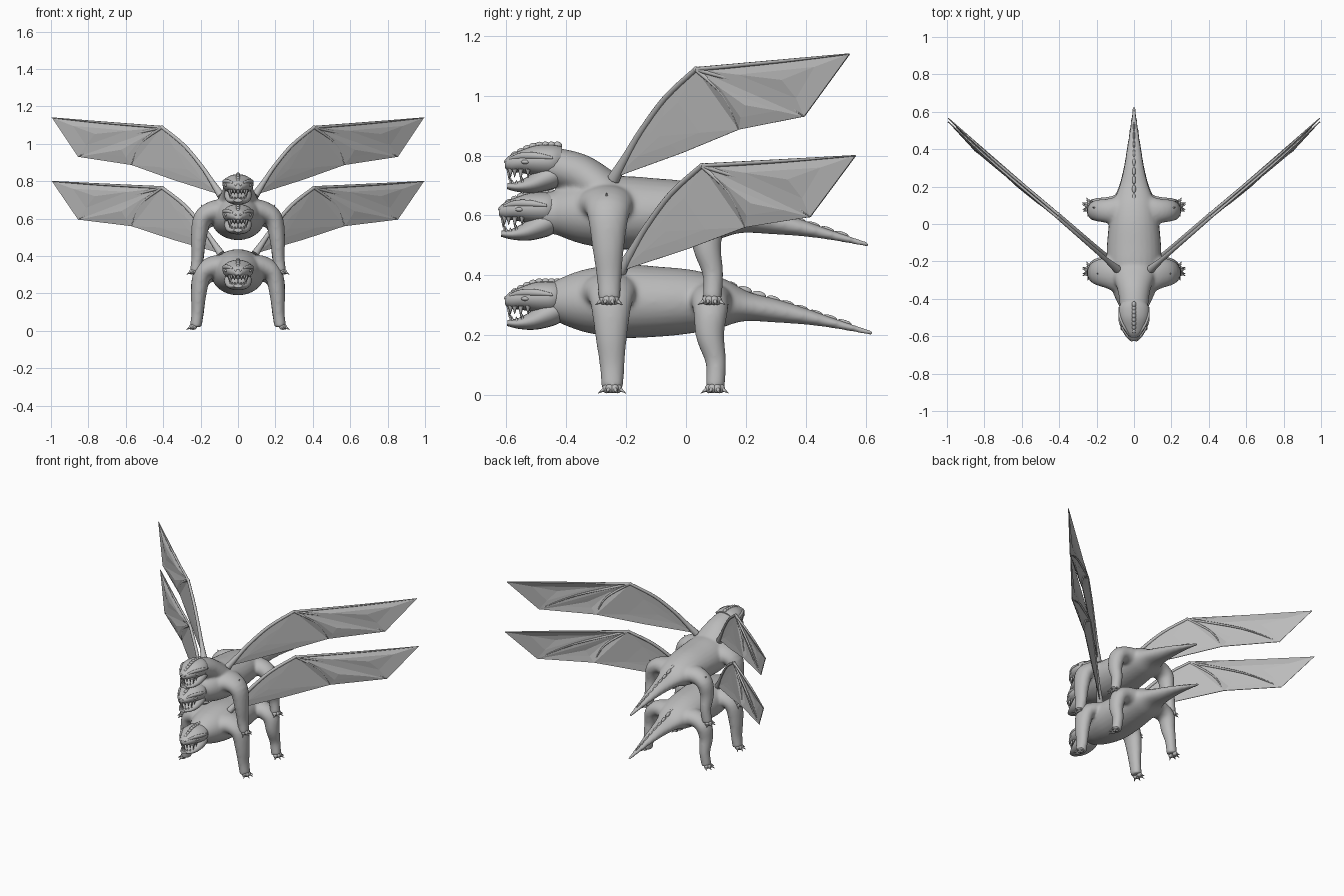
import bpy, bmesh, math
from mathutils import Vector, Matrix

if "Cube" in bpy.data.objects:
    bpy.data.objects.remove(bpy.data.objects["Cube"])

hide = bpy.data.materials.new("grey_hide")
hide.use_nodes = True
GREY = (0.5, 0.5, 0.5, 1)
hide.diffuse_color = GREY
hide.node_tree.nodes["Principled BSDF"].inputs["Base Color"].default_value = GREY
X, Y, Z = (1, 0, 0), (0, 1, 0), (0, 0, 1)


def finish(name, bm, offset, smooth=True):
    bmesh.ops.recalc_face_normals(bm, faces=bm.faces)
    bmesh.ops.translate(bm, verts=bm.verts, vec=Vector(offset))
    me = bpy.data.meshes.new(name)
    bm.to_mesh(me)
    bm.free()
    me.materials.append(hide)
    ob = bpy.data.objects.new(name, me)
    bpy.context.collection.objects.link(ob)
    if smooth:
        bpy.ops.object.select_all(action='DESELECT')
        ob.select_set(True)
        bpy.context.view_layer.objects.active = ob
        bpy.ops.object.shade_smooth_by_angle(angle=math.radians(50))
    return ob


def spline(pts, steps=4):
    """Smooth a row of path points, radii included."""
    out = []
    for i in range(len(pts) - 1):
        quad = [pts[max(i - 1, 0)], pts[i], pts[i + 1], pts[min(i + 2, len(pts) - 1)]]
        for s in range(steps):
            t = s / steps
            out.append([0.5 * (2 * b + (c - a) * t + (2 * a - 5 * b + 4 * c - d) * t**2
                        + (3 * b - a - 3 * c + d) * t**3) for a, b, c, d in zip(*quad)])
    return out + [list(pts[-1])]


def add_tube(bm, pts, ref, sides=20):
    """Loft ellipses along (x, y, z, radius along ref, other radius)."""
    path = spline(pts)
    rings = []
    for i, p in enumerate(path):
        a, b = path[max(i - 1, 0)], path[min(i + 1, len(path) - 1)]
        t = (Vector(b[:3]) - Vector(a[:3])).normalized()
        up = t.cross(Vector(ref)).normalized()
        side = up.cross(t)
        rings.append([bm.verts.new(Vector(p[:3]) + side * p[3] * math.cos(k * math.tau / sides)
                      + up * p[4] * math.sin(k * math.tau / sides)) for k in range(sides)])
    for r, q in zip(rings, rings[1:]):
        for k in range(sides):
            bm.faces.new((r[k], r[k - 1], q[k - 1], q[k]))
    bm.faces.new(rings[0])
    bm.faces.new(rings[-1])


def add_spike(bm, base, tip, r, sides=8):
    base, tip = Vector(base), Vector(tip)
    d = tip - base
    m = Matrix.Translation((base + tip) / 2) @ d.to_track_quat('Z', 'Y').to_matrix().to_4x4()
    bmesh.ops.create_cone(bm, cap_ends=True, segments=sides, radius1=r, radius2=r * 0.08,
                          depth=d.length, matrix=m)


def add_ball(bm, centre, size, tilt=0):
    m = Matrix.Translation(centre) @ Matrix.Rotation(tilt, 4, 'X') @ Matrix.Diagonal((*size, 1))
    bmesh.ops.create_uvsphere(bm, u_segments=14, v_segments=8, radius=1, matrix=m)


def along_y(rows):
    return [(0, y, z, rx, rz) for y, z, rx, rz in rows]


def head(tag, off):
    bm = bmesh.new()
    add_tube(bm, along_y([(-.42, .322, .066, .052), (-.45, .325, .082, .055), (-.50, .326, .08, .052),
             (-.55, .322, .062, .038), (-.585, .316, .041, .028), (-.605, .314, .02, .014)]), X)
    finish(tag + "_skull", bm, off)
    bm = bmesh.new()
    add_tube(bm, along_y([(-.42, .288, .064, .04), (-.46, .272, .074, .044), (-.51, .249, .066, .032),
             (-.56, .239, .047, .018), (-.597, .241, .023, .01)]), X)
    finish(tag + "_jaw", bm, off)
    # crest bumps over the skull
    bm = bmesh.new()
    for i in range(8):
        y = -.57 + i * .02
        add_ball(bm, (0, y, .343 + .033 * math.sin(min(i / 4.5, 1) * math.pi / 2)), (.012, .016, .014))
    finish(tag + "_crest", bm, off)
    # brow ridges, eyes and nostrils
    bm = bmesh.new()
    for s in (-1, 1):
        add_tube(bm, [(s * .027, -.588, .332, .006, .005), (s * .053, -.55, .342, .011, .008),
                      (s * .074, -.50, .342, .011, .008), (s * .08, -.445, .335, .004, .004)], Z, 10)
        add_ball(bm, (s * .061, -.535, .322), (.012, .016, .008))
        add_ball(bm, (s * .013, -.6, .323), (.008, .008, .006))
    finish(tag + "_brows", bm, off)
    # two rows of teeth round the muzzle
    bm = bmesh.new()
    for i in range(9):
        a = math.pi * (i / 8 - .5)
        x, y = math.sin(a), math.cos(a)
        length = .032 if i % 3 == 1 else .02
        add_spike(bm, (x * .05, -.528 - y * .063, .298), (x * .048, -.528 - y * .063, .29 - length), .009)
        add_spike(bm, (x * .043, -.522 - y * .062, .244), (x * .043, -.522 - y * .064, .248 + length * .7), .008)
    finish(tag + "_teeth", bm, off)


BODY = along_y([(-.45, .315, .066, .06), (-.40, .315, .094, .084), (-.33, .315, .122, .107),
                (-.22, .314, .145, .123), (-.1, .312, .144, .118), (.02, .312, .132, .106),
                (.12, .306, .115, .083), (.2, .296, .082, .05), (.3, .281, .056, .039),
                (.4, .262, .04, .027), (.5, .238, .025, .016), (.625, .206, .009, .008)])
FRONT_LEG = [(.07, -.255, .335, .115, .075), (.13, -.25, .342, .09, .06), (.19, -.25, .305, .07, .05),
             (.21, -.25, .2, .054, .042), (.216, -.247, .1, .042, .033), (.226, -.246, .022, .037, .032)]
HIND_LEG = [(.06, .08, .315, .085, .06), (.14, .08, .315, .066, .053), (.195, .082, .28, .058, .049),
            (.211, .08, .2, .048, .042), (.214, .1, .11, .035, .034), (.226, .097, .022, .032, .032)]


def torso(tag, off, necks):
    """Body, necks, tail and legs fused into one skin."""
    bm = bmesh.new()
    add_tube(bm, BODY, X, 28)
    for neck in necks:
        add_tube(bm, along_y(neck), X, 24)
    for s in (-1, 1):
        for limb in (FRONT_LEG, HIND_LEG):
            add_tube(bm, [(s * p[0], *p[1:]) for p in limb], Y)
    ob = finish(tag + "_body", bm, off)
    fuse = ob.modifiers.new("fuse", 'REMESH')
    fuse.mode = 'VOXEL'
    fuse.voxel_size = .008
    fuse.use_smooth_shade = True
    relax = ob.modifiers.new("relax", 'SMOOTH')
    relax.factor = .5
    relax.iterations = 10


def claws(tag, limb, s, off):
    # toes fan out to the side
    x, y = s * limb[-1][0], limb[-1][1]
    bm = bmesh.new()
    for deg in (-64, -23, 18, 58):
        a = math.radians(deg)
        d = Vector((s * math.cos(a), math.sin(a), 0))
        c = Vector((x, y, .022)) + d * .02
        add_ball(bm, c, (.016, .016, .016))
        add_spike(bm, c + d * .006, c + d * .033 - Vector((0, 0, .016)), .009)
    finish(tag, bm, off)


ARM = [(.09, .41), (.14, .485), (.195, .565), (.29, .675), (.406, .766)]
TIP, OUTER, MID, INNER, BASE = (.995, .80), (.855, .595), (.57, .56), (.35, .488), (.13, .425)


def wing(tag, s, off, lift):
    def place(p, push=0):
        x, z = p
        drop = -.03 if p == OUTER else 0
        return Vector((s * (x + push * .65), .87 * x - .3 - push * .75 + drop, z + lift * x))

    wrist = ARM[-1]
    # membrane panels, each bellied between its bones
    bm = bmesh.new()
    for poly, belly in (([*ARM, MID, INNER, BASE], .004), ([wrist, OUTER, MID], .02), ([wrist, TIP, OUTER], .02)):
        n = len(poly)
        mid = (sum(p[0] for p in poly) / n, sum(p[1] for p in poly) / n)
        inner = [bm.verts.new(place(((p[0] + mid[0]) / 2, (p[1] + mid[1]) / 2), belly * .75)) for p in poly]
        outer = [bm.verts.new(place(p)) for p in poly]
        hub = bm.verts.new(place(mid, belly))
        for k in range(n):
            bm.faces.new((outer[k - 1], outer[k], inner[k], inner[k - 1]))
            bm.faces.new((inner[k - 1], inner[k], hub))
    bmesh.ops.remove_doubles(bm, verts=bm.verts, dist=.0005)
    sheet = finish(tag + "_membrane", bm, off, smooth=False)
    sheet.modifiers.new("thickness", 'SOLIDIFY').thickness = .004
    # arm and finger bones
    bm = bmesh.new()
    radii = (.022, .014, .011, .01, .009)
    add_tube(bm, [(*place(p), r, r) for p, r in zip(ARM, radii)], Y, 10)
    for end in (TIP, OUTER, MID):
        bend = ((wrist[0] + end[0]) / 2 + .03, (wrist[1] + end[1]) / 2 + (.012 if end != TIP else 0))
        add_tube(bm, [(*place(wrist), .008, .008), (*place(bend, .006), .006, .006),
                      (*place(end), .002, .002)], Y, 8)
    add_ball(bm, place(wrist), (.01, .01, .01))
    finish(tag + "_bones", bm, off)


def creature(tag, off, wing_off, lift, necks):
    torso(tag, off, necks)
    # low plates along the tail
    bm = bmesh.new()
    for i in range(9):
        t = i / 8
        add_ball(bm, (0, .15 + .38 * t, .366 - .122 * t), (.011 - .006 * t, .024, .013 - .006 * t), -.3)
    finish(tag + "_tail_plates", bm, off)
    for s, side in ((1, "left"), (-1, "right")):
        claws(f"{tag}_front_claws_{side}", FRONT_LEG, s, off)
        claws(f"{tag}_hind_claws_{side}", HIND_LEG, s, off)
        wing(f"{tag}_wing_{side}", s, wing_off, lift)


# lower creature with a single head and a collar
creature("lower", (0, 0, 0), (0, 0, 0), 0, [])
head("lower_head", (0, 0, 0))
bm = bmesh.new()
add_tube(bm, along_y([(-.44, .313, .064, .06), (-.427, .313, .077, .072), (-.414, .313, .064, .06)]), X)
finish("lower_collar", bm, (0, 0, 0))

# upper creature with two necks, two heads and shoulder spurs
UP = Vector((0, -.01, .295))
LOW_NECK = [(-.30, .32, .1, .09), (-.38, .316, .086, .078), (-.48, .312, .07, .068)]
HIGH_NECK = [(-.19, .33, .12, .08), (-.27, .39, .112, .072), (-.35, .445, .086, .068), (-.45, .474, .074, .062)]
creature("upper", UP, (0, -.02, .31), .03, [LOW_NECK, HIGH_NECK])
head("upper_low_head", UP + Vector((0, -.01, .003)))
head("upper_high_head", (0, 0, .457))
bm = bmesh.new()
for s in (-1, 1):
    add_spike(bm, (s * .172, -.255, .33), (s * .198, -.255, .38), .018)
    add_spike(bm, (s * .185, .09, .31), (s * .222, .1, .338), .014)
finish("upper_spurs", bm, UP)
